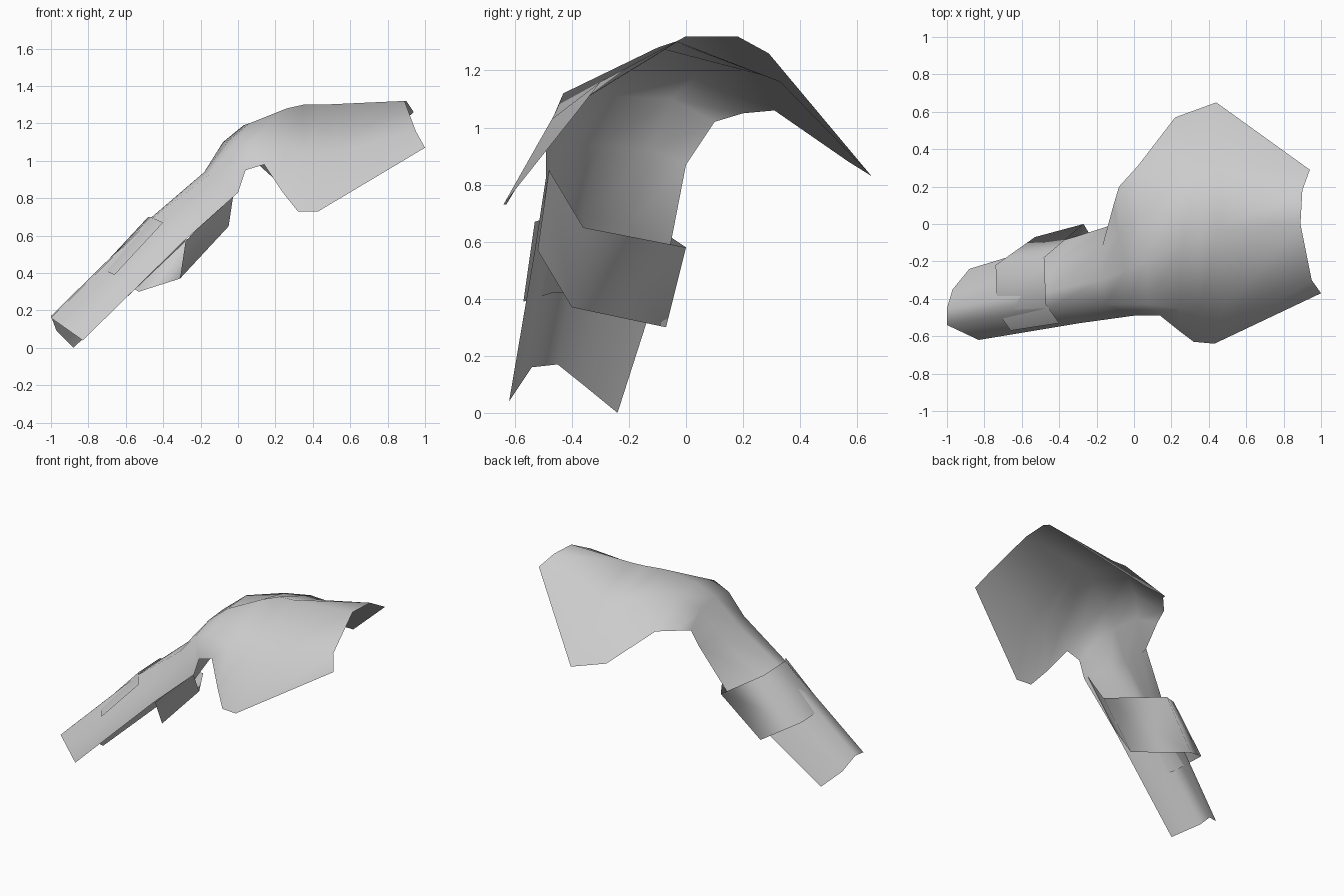
import bpy
import bmesh
from mathutils import Vector

default_cube = bpy.data.objects.get("Cube")
if default_cube:
    bpy.data.objects.remove(default_cube, do_unlink=True)


def make_material(name, colour):
    material = bpy.data.materials.new(name)
    material.use_nodes = True
    material.diffuse_color = colour
    material.node_tree.nodes["Principled BSDF"].inputs["Base Color"].default_value = colour
    return material


def shifted(profile, offset):
    """Copy a cross-section along an offset."""
    return [Vector(point) + Vector(offset) for point in profile]


def loft(name, sections, material):
    """Skin an open, smooth-shaded sheet through matching cross-sections."""
    bm = bmesh.new()
    rows = [[bm.verts.new(point) for point in section] for section in sections]
    for row, following in zip(rows, rows[1:]):
        for i in range(len(row) - 1):
            face = bm.faces.new((row[i], following[i], following[i + 1], row[i + 1]))
            face.smooth = True
    mesh = bpy.data.meshes.new(name)
    bm.to_mesh(mesh)
    bm.free()
    mesh.materials.append(material)
    part = bpy.data.objects.new(name, mesh)
    bpy.context.collection.objects.link(part)
    return part


grey = make_material("plain grey", (0.6, 0.6, 0.6, 1))

# Open cuff profile, running from the front edge over the ridge to the back edge
cuff = [(-.83, -.62, .04), (-1, -.54, .16), (-1, -.45, .17),
        (-.97, -.35, .09), (-.88, -.24, 0)]
elbow = shifted(cuff, (.54, .09, .53))
elbow[3] += Vector((0, .05, .03))
elbow[4] += Vector((.05, .09, .03))

# Shoulder cross-sections, from the top of the sleeve to the neck edge
shoulder = [
    [(0, -.49, .83), (-.15, -.43, .93), (-.18, -.3, .94), (-.17, -.12, .92), (-.1, 0, .87)],
    [(.04, -.49, .95), (-.03, -.43, 1.07), (-.05, -.25, 1.11), (-.08, -.05, 1.1), (-.11, .1, 1.02)],
    [(.14, -.49, .98), (.08, -.43, 1.12), (.06, -.2, 1.2), (.03, .05, 1.19), (-.08, .2, 1.05)],
    [(.24, -.57, .83), (.24, -.45, 1.07), (.26, -.1, 1.28), (.22, .2, 1.2), (.02, .31, 1.06)],
    [(.32, -.63, .73), (.35, -.47, 1.03), (.35, -.04, 1.3), (.34, .32, 1.17), (.22, .57, .88)],
    [(.43, -.64, .73), (.47, -.47, 1.03), (.45, -.03, 1.3), (.45, .33, 1.16), (.44, .65, .83)],
    [(1, -.37, 1.07), (.95, -.3, 1.16), (.89, 0, 1.32), (.9, .18, 1.32), (.94, .29, 1.26)],
]
loft("shoulder_and_sleeve", [cuff, elbow] + shoulder, grey)

# Loose arm band: its lower rim wraps over the ridge, behind and underneath
lower_rim = [(-.66, -.57, .39), (-.73, -.47, .42), (-.74, -.22, .42),
             (-.53, -.07, .3), (-.31, -.4, .37), (-.28, -.52, .57)]
upper_rim = shifted(lower_rim, (.26, .04, .28))
upper_rim[3] += Vector((0, .03, 0))
loft("arm_band", [lower_rim, upper_rim], grey)
